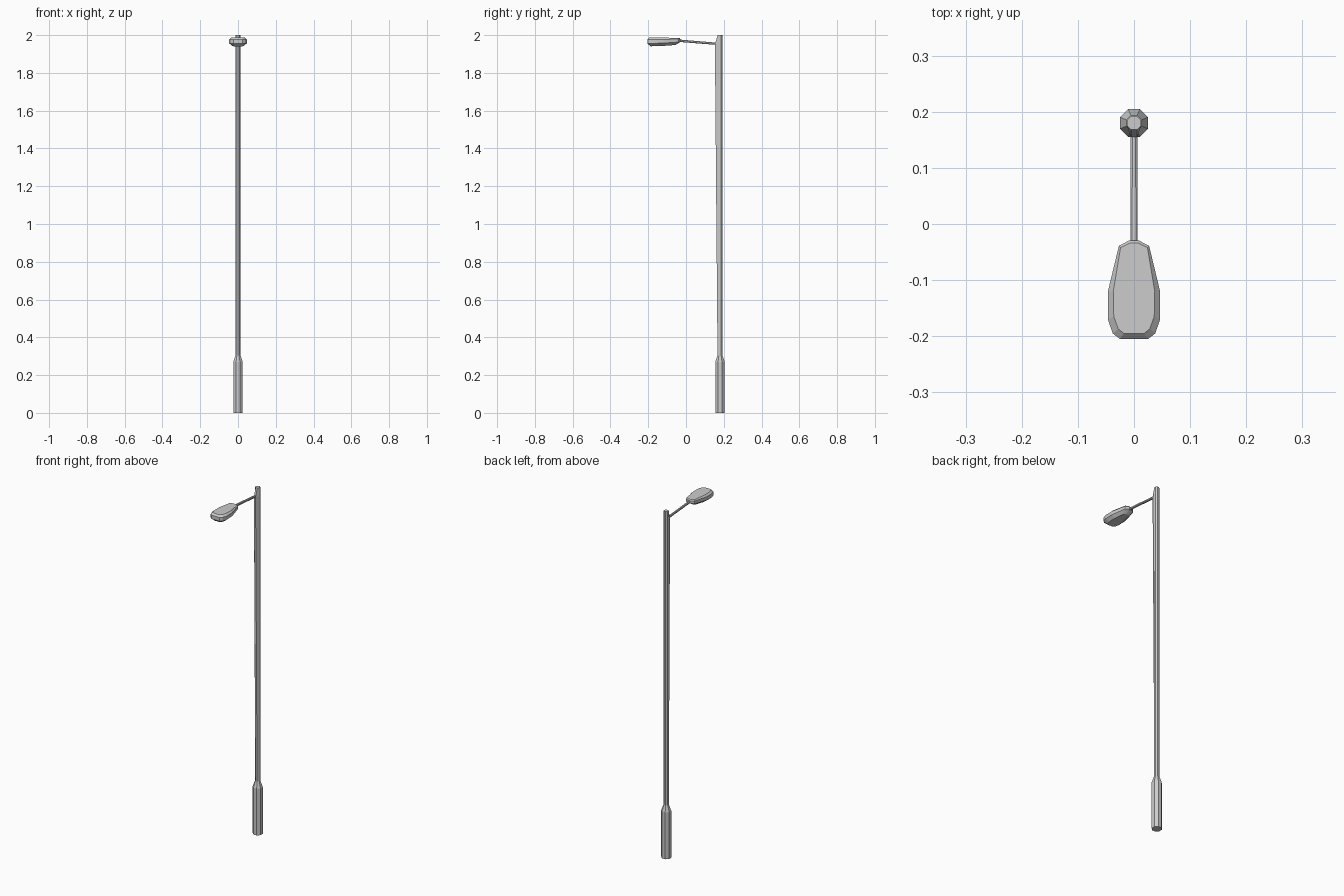
import bpy, bmesh, math
from mathutils import Vector

if "Cube" in bpy.data.objects:
    bpy.data.objects.remove(bpy.data.objects["Cube"])

POLE_Y = 0.18


def loft(name, rings):
    """Skin a closed low-poly solid through rings of equal point count."""
    bm = bmesh.new()
    loops = [[bm.verts.new(p) for p in ring] for ring in rings]
    n = len(loops[0])
    for a, b in zip(loops, loops[1:]):
        for i in range(n):
            j = (i + 1) % n
            bm.faces.new((a[i], a[j], b[j], b[i]))
    bm.faces.new(list(reversed(loops[0])))
    bm.faces.new(loops[-1])
    bmesh.ops.recalc_face_normals(bm, faces=bm.faces)
    me = bpy.data.meshes.new(name)
    bm.to_mesh(me)
    bm.free()
    ob = bpy.data.objects.new(name, me)
    bpy.context.collection.objects.link(ob)
    return ob


def octagon(apothem, z):
    r = apothem / math.cos(math.pi / 8)
    return [Vector((r * math.cos(a), POLE_Y + r * math.sin(a), z))
            for a in (math.pi / 8 + k * math.pi / 4 for k in range(8))]


def pole_ring(z, front):
    """Octagon whose front facet is pulled out to y = front."""
    ring = octagon(0.0125, z)
    for p in ring:
        if p.y < POLE_Y - 0.01:
            p.y = front
    return ring


def head_ring(half_outline, z_front, z_back):
    """Mirror a half outline and slope it from front to back."""
    pts = half_outline + [(-x, y) for x, y in reversed(half_outline)]
    y0, y1 = half_outline[-1][1], half_outline[0][1]
    return [(x, y, z_front + (z_back - z_front) * max(0, (y - y0) / (y1 - y0)) ** 2)
            for x, y in pts]


# Thick base sleeve with tapered collar
loft("base_sleeve", [octagon(0.025, 0), octagon(0.025, 0.27), octagon(0.0135, 0.305)])

# Slender shaft, deepening toward the arm, with a sloped tip
loft("pole_shaft", [pole_ring(0.29, 0.167), pole_ring(1.953, 0.153), pole_ring(2.0, 0.168)])

# Arm
arm = []
for y, z, t in ((0.165, 1.954, 0.006), (-0.045, 1.971, 0.0065)):
    arm.append([(t * sx, y, z + t * sz)
                for sx, sz in ((-1, -.5), (-.5, -1), (.5, -1), (1, -.5),
                               (1, .5), (.5, 1), (-.5, 1), (-1, .5))])
loft("lamp_arm", arm)

# Lamp head: bottom lens, two side bands, top
outer = [(0.008, -0.029), (0.027, -0.039), (0.0465, -0.12),
         (0.0465, -0.17), (0.038, -0.195), (0.025, -0.205)]
top = [(0.007, -0.034), (0.024, -0.042), (0.037, -0.12),
       (0.036, -0.165), (0.028, -0.187), (0.018, -0.195)]
bottom = [(0.006, -0.055), (0.016, -0.06), (0.028, -0.12),
          (0.029, -0.16), (0.024, -0.18), (0.015, -0.188)]
loft("lamp_head", [
    head_ring(bottom, 1.941, 1.948),
    head_ring(outer, 1.956, 1.964),
    head_ring(outer, 1.977, 1.979),
    head_ring(top, 1.987, 1.985),
])
